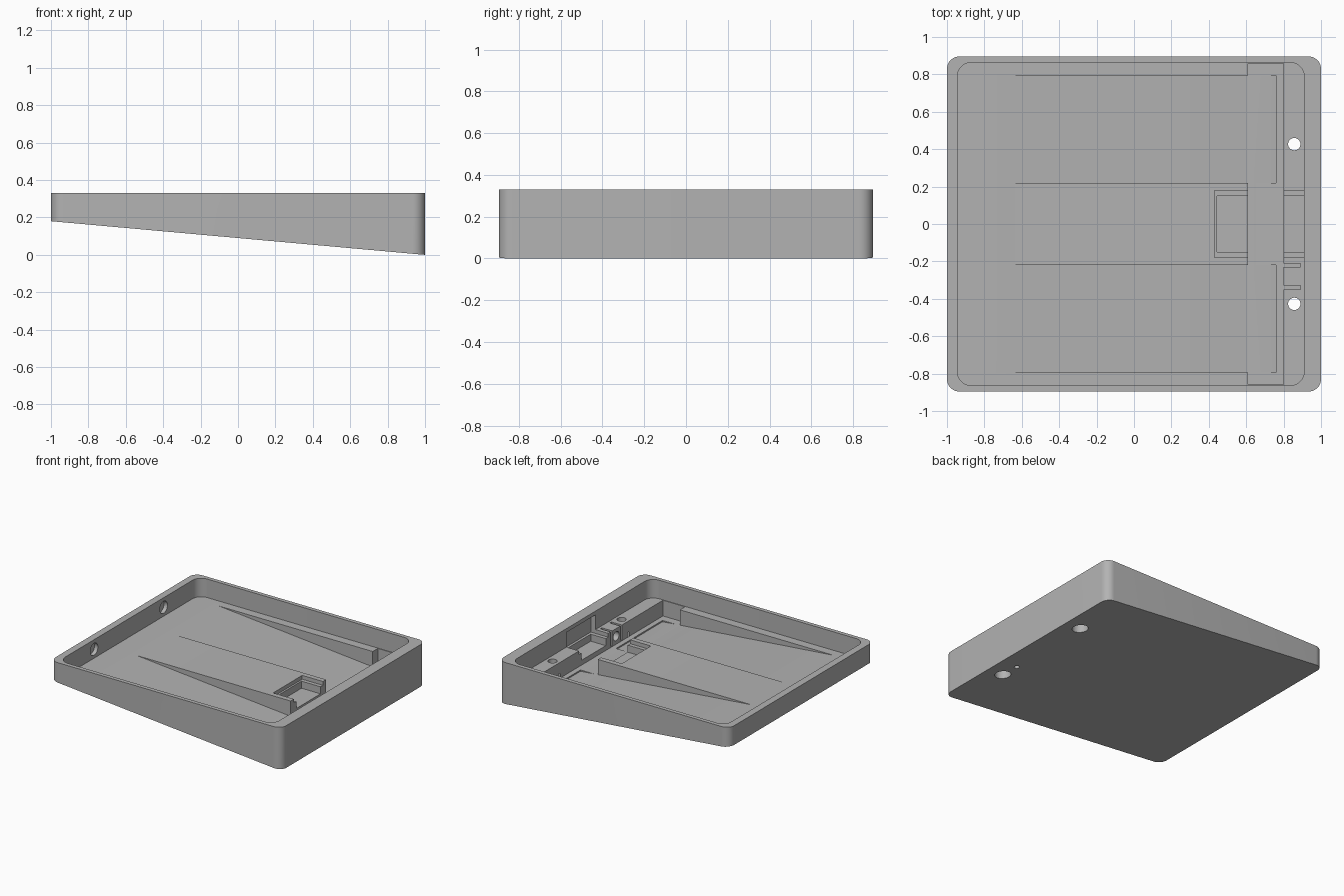
import bpy, bmesh, math
from mathutils import Matrix, Vector

cube = bpy.data.objects.get("Cube")
if cube:
    bpy.data.objects.remove(cube, do_unlink=True)

grey = bpy.data.materials.new("plain grey")
grey.use_nodes = True
grey.diffuse_color = (0.45, 0.45, 0.45, 1)
grey.node_tree.nodes["Principled BSDF"].inputs["Base Color"].default_value = grey.diffuse_color

RIM, DECK, CHANNEL, HALF_Y = 0.33, 0.185, 0.062, 0.895


def underside(x):
    return 0.09 * (1 - x)


def finish(name, bm):
    bmesh.ops.recalc_face_normals(bm, faces=bm.faces)
    mesh = bpy.data.meshes.new(name)
    bm.to_mesh(mesh)
    bm.free()
    mesh.materials.append(grey)
    obj = bpy.data.objects.new(name, mesh)
    bpy.context.collection.objects.link(obj)
    return obj


def extrude(name, points, direction):
    bm = bmesh.new()
    face = bm.faces.new([bm.verts.new(p) for p in points])
    geom = bmesh.ops.extrude_face_region(bm, geom=[face])["geom"]
    moved = [g for g in geom if isinstance(g, bmesh.types.BMVert)]
    bmesh.ops.translate(bm, verts=moved, vec=Vector(direction))
    return finish(name, bm)


def rounded_block(name, x0, x1, half_y, radius, z0, z1, steps=10):
    points = []
    corners = [(x1, 1, 0), (x0, 1, 1), (x0, -1, 2), (x1, -1, 3)]
    for x, side, quarter in corners:
        cx = x - radius if x == x1 else x + radius
        cy = side * (half_y - radius)
        for i in range(steps + 1):
            a = (quarter + i / steps) * math.pi / 2
            points.append((cx + radius * math.cos(a), cy + radius * math.sin(a), z0))
    return extrude(name, points, (0, 0, z1 - z0))


def side_profile(name, profile, y0, y1):
    return extrude(name, [(x, y0, z) for x, z in profile], (0, y1 - y0, 0))


def block(name, x0, x1, y0, y1, z0, z1):
    return side_profile(name, [(x0, z0), (x1, z0), (x1, z1), (x0, z1)], y0, y1)


def rod(name, centre, radius, length, along_x=False):
    bm = bmesh.new()
    turn = Matrix.Rotation(math.pi / 2, 4, 'Y') if along_x else Matrix()
    bmesh.ops.create_cone(bm, cap_ends=True, segments=32, radius1=radius,
                          radius2=radius, depth=length,
                          matrix=Matrix.Translation(centre) @ turn)
    return finish(name, bm)


# Wedge shaped outer body
tray = rounded_block("tray", -1, 1, HALF_Y, 0.065, 0, RIM)
for v in tray.data.vertices:
    if v.co.z < 0.01:
        v.co.z = underside(v.co.x)

# Main cavity and cross channel
cutters = [
    rounded_block("cavity", -0.945, 0.91, 0.863, 0.075, DECK, 0.5),
    block("cross_channel", 0.61, 0.80, -0.858, 0.858, CHANNEL, 0.25),
    # Stepped connector seat that runs into the tall wall
    block("connector_ledge", 0.43, 0.95, -0.18, 0.18, 0.155, 0.30),
    block("connector_well", 0.445, 0.93, -0.15, 0.15, 0.10, 0.28),
]

for side in (-1, 1):
    # Sloping pocket parallel to the underside
    ramp = [(-0.8, underside(-0.8) + 0.03), (0.76, underside(0.76) + 0.03),
            (0.76, 0.26), (-0.8, 0.26)]
    y0, y1 = sorted((side * 0.22, side * 0.795))
    cutters.append(side_profile("ramp_pocket", ramp, y0, y1))
    # Counterbored screw hole and blind hole in the low wall
    cutters.append(rod("screw_hole", (0.857, side * 0.427, 0.1), 0.033, 0.4))
    cutters.append(rod("counterbore", (0.857, side * 0.427, 0), 0.058, 0.2))
    cutters.append(rod("wall_hole", (-0.945, side * 0.43, 0.255), 0.047, 0.06, True))

# Button holder: two slots, a rounded seat and a pin hole from below
for y in (-0.22, -0.34):
    cutters.append(block("slot", 0.79, 0.89, y - 0.01, y + 0.01, 0.068, 0.24))
cutters.append(rod("button_seat", (0.83, -0.28, 0.125), 0.035, 0.08, True))
cutters.append(rod("pin_hole", (0.85, -0.28, 0.05), 0.02, 0.15))

# Carve every recess out of the body
for cutter in cutters:
    mod = tray.modifiers.new(cutter.name, 'BOOLEAN')
    mod.operation = 'DIFFERENCE'
    mod.solver = 'EXACT'
    mod.object = cutter
    cutter.hide_render = True
bpy.context.view_layer.update()
carved = bpy.data.meshes.new_from_object(
    tray.evaluated_get(bpy.context.evaluated_depsgraph_get()))
tray.modifiers.clear()
tray.data = carved
for cutter in cutters:
    bpy.data.objects.remove(cutter, do_unlink=True)

carved.materials.clear()
carved.materials.append(grey)
for face in carved.polygons:
    face.material_index = 0

bpy.ops.object.select_all(action='DESELECT')
tray.select_set(True)
bpy.context.view_layer.objects.active = tray
bpy.ops.object.shade_smooth_by_angle(angle=math.radians(30))
